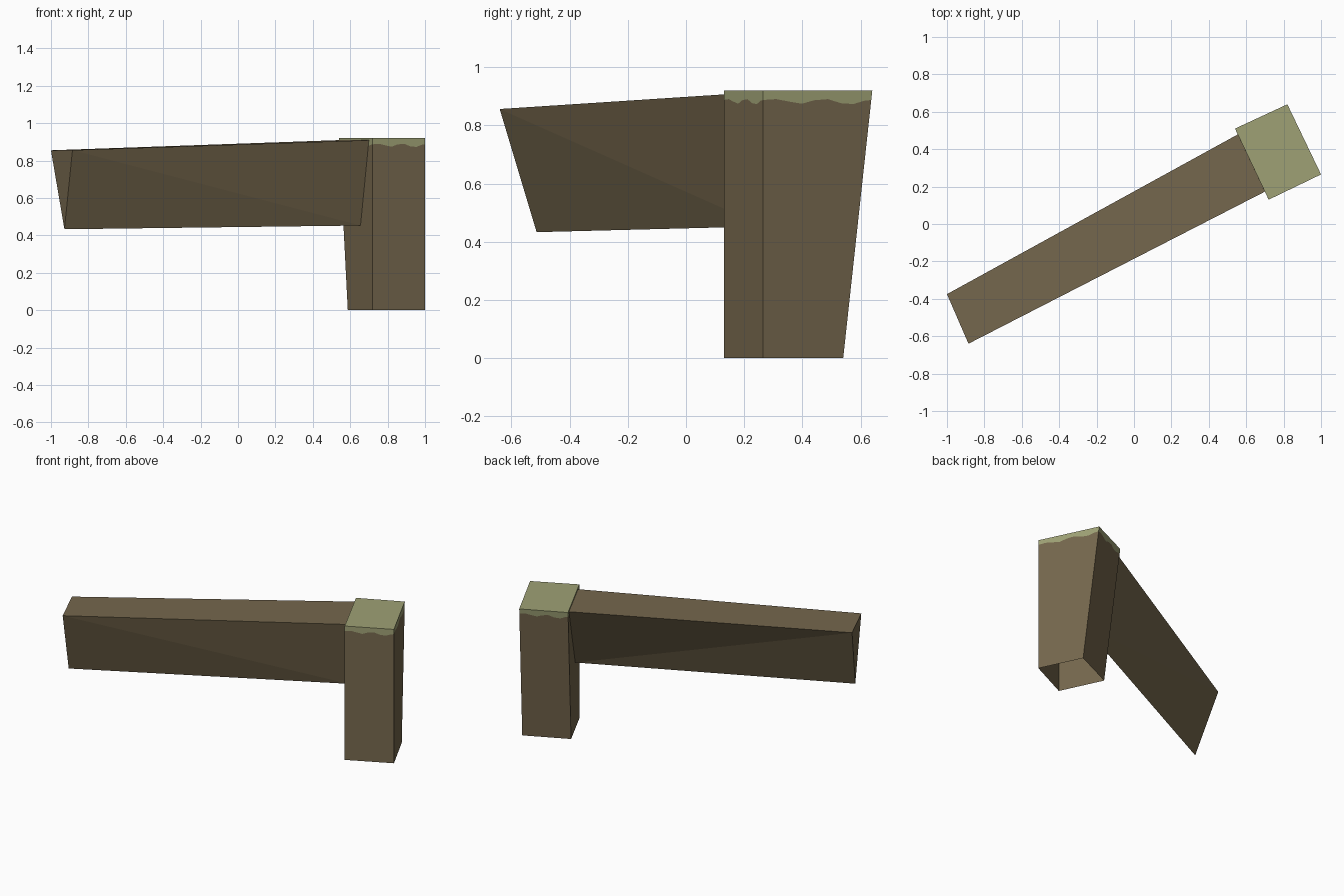
import bpy
from mathutils import Vector

if "Cube" in bpy.data.objects:
    bpy.data.objects.remove(bpy.data.objects["Cube"])


def material(name, rgb):
    m = bpy.data.materials.new(name)
    m.diffuse_color = (*rgb, 1)
    m.use_nodes = True
    m.node_tree.nodes["Principled BSDF"].inputs["Base Color"].default_value = m.diffuse_color
    return m


BROWN = material("earth brown", (0.178, 0.136, 0.074))
GREEN = material("moss green", (0.345, 0.358, 0.178))


def make(name, verts, faces, green=()):
    me = bpy.data.meshes.new(name)
    me.from_pydata(verts, [], faces)
    me.materials.append(BROWN)
    me.materials.append(GREEN)
    for i in green:
        me.polygons[i].material_index = 1
    ob = bpy.data.objects.new(name, me)
    bpy.context.collection.objects.link(ob)
    return ob


# Corner post: open underneath, tapering on its back side, moss over the top
HEIGHT = 0.92
top = [Vector(p) for p in ((0.72, 0.13, HEIGHT), (1.0, 0.265, HEIGHT),
                           (0.82, 0.64, HEIGHT), (0.54, 0.51, HEIGHT))]
base = [Vector(p) for p in ((0.72, 0.13, 0), (1.0, 0.265, 0),
                            (0.867, 0.54, 0), (0.587, 0.41, 0))]
# Ragged lower edge of the moss, as (position along side, depth)
ragged = [(0, .033), (.12, .03), (.25, .039), (.36, .046), (.47, .034),
          (.6, .03), (.72, .044), (.84, .047), (.93, .036), (1, .033)]

verts, faces, green = list(top), [(0, 1, 2, 3)], [0]
for i in range(4):
    j = (i + 1) % 4
    fringe = []
    for t, depth in ragged:
        f = depth / HEIGHT
        fringe.append(top[i].lerp(top[j], t).lerp(base[i].lerp(base[j], t), f))
    n = len(verts)
    verts += [top[i], top[j], base[i], base[j]] + fringe
    ids = list(range(n + 4, n + 4 + len(fringe)))
    green.append(len(faces))
    faces.append([n] + ids + [n + 1])            # moss fringe
    faces.append([n + 2, n + 3] + ids[::-1])     # brown side
make("corner_post", verts, faces, green)

# Arm: triangular wedge beam running from its free end to the post face
arm = [(-1.0, -0.375, 0.855), (-0.885, -0.64, 0.856), (-0.928, -0.513, 0.433),
       (0.555, 0.479, 0.91), (0.70, 0.173, 0.909), (0.655, 0.267, 0.453)]
make("wedge_arm", arm, [
    (0, 1, 4, 3),              # top
    (0, 2, 1),                 # free end
    (1, 2, 5), (1, 5, 4),      # front side
    (0, 5, 2), (0, 3, 5),      # back side
])
